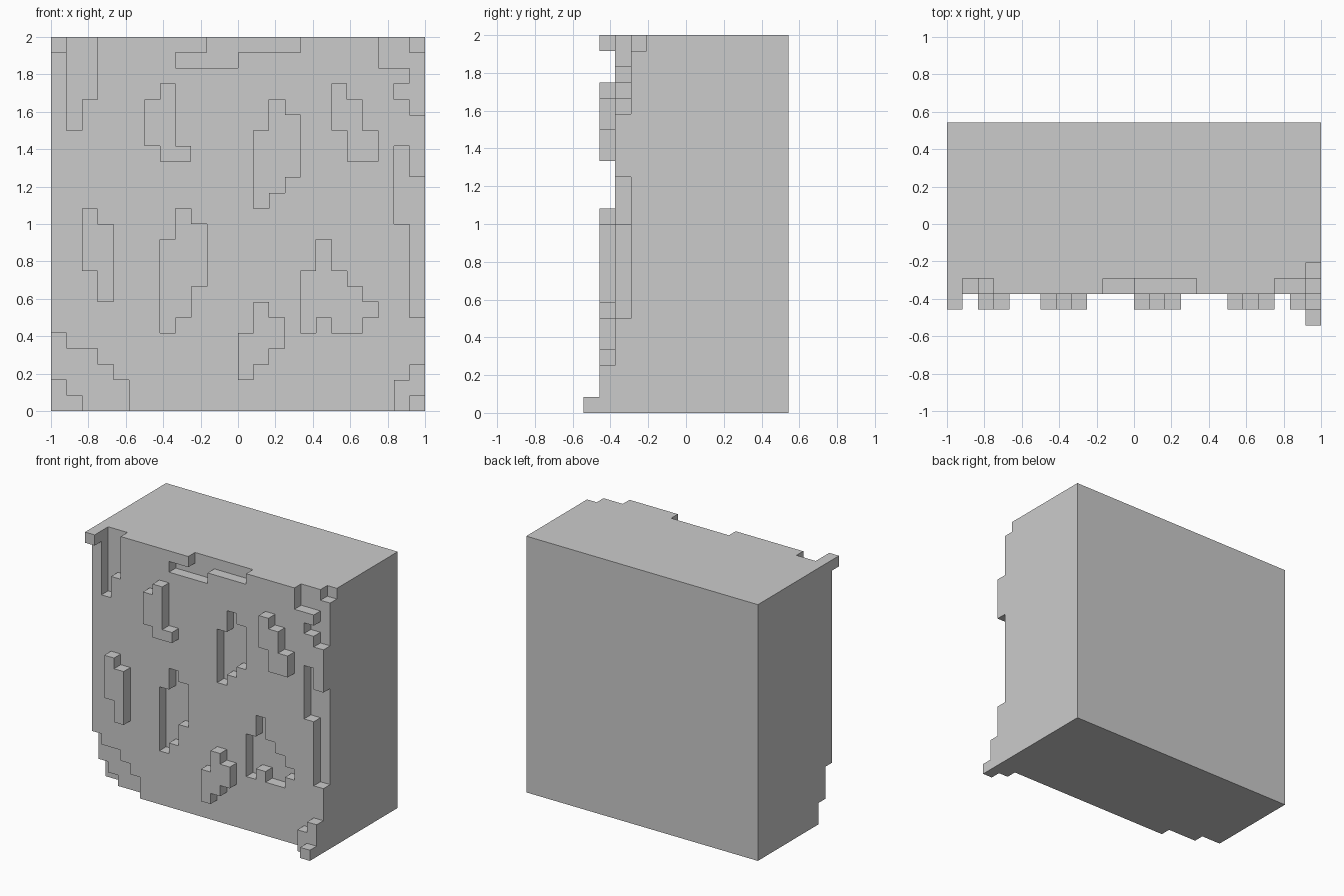
import bpy, bmesh

if "Cube" in bpy.data.objects:
    bpy.data.objects.remove(bpy.data.objects["Cube"])

U = 1 / 12          # size of one grid cell
N = 24              # cells across and up

# Relief patches: (level offset, first column, [(bottom, top) per column])
PATCHES = [
    # raised chips
    (1, 0, [(23, 24)]),
    (1, 6, [(17, 20), (16, 21), (16, 17)]),
    (1, 18, [(18, 21), (16, 20), (16, 18)]),
    (1, 2, [(9, 13), (7, 12)]),
    (1, 12, [(2, 5), (3, 7), (4, 6)]),
    (1, 22, [(0, 2), (0, 3)]),
    (2, 23, [(0, 1)]),
    # sunken chips
    (-1, 1, [(18, 24), (20, 24)]),
    (-1, 8, [(22, 23)] * 2 + [(22, 24)] * 2 + [(23, 24)] * 4),
    (-1, 21, [(22, 24), (22, 24), (19, 23)]),
    (-1, 22, [(20, 21)]),
    (-1, 13, [(13, 18), (14, 20), (15, 19)]),
    (-1, 22, [(12, 17), (6, 15)]),
    (-1, 7, [(5, 11), (6, 13), (8, 12)]),
    (-1, 16, [(5, 9), (6, 11), (5, 9), (5, 8), (6, 7)]),
    (-1, 0, [(0, 5), (0, 4), (0, 4), (0, 3), (0, 2)]),
    (-2, 0, [(0, 2), (0, 1)]),
    (-2, 23, [(23, 24)]),
]

# Layers filled from the back at each cell (3 = plain front face)
depth = {(i, k): 3 for i in range(N) for k in range(N)}
for level, first, columns in PATCHES:
    for i, (z0, z1) in enumerate(columns, first):
        for k in range(z0, z1):
            depth[i, k] = 3 + level

Y = [6.5 * U, -2.5 * U, -3.5 * U, -4.5 * U, -5.5 * U, -6.5 * U]


def filled(i, j, k):
    return 0 <= j < depth.get((i, k), 0)


# Stone block: keep only the exposed cell faces, then merge flat areas
bm = bmesh.new()
verts = {}


def vert(i, j, k):
    if (i, j, k) not in verts:
        verts[i, j, k] = bm.verts.new(((i - N / 2) * U, Y[j], k * U))
    return verts[i, j, k]


for (i, k), d in depth.items():
    for j in range(d):
        for axis in range(3):
            for side in (0, 1):
                near = [i, j, k]
                near[axis] += 2 * side - 1
                if filled(*near):
                    continue
                corners = []
                for a, b in ((0, 0), (1, 0), (1, 1), (0, 1)):
                    c = [i, j, k]
                    c[axis] += side
                    c[(axis + 1) % 3] += a
                    c[(axis + 2) % 3] += b
                    corners.append(vert(*c))
                # y runs front-ward as j grows, so winding is mirrored
                bm.faces.new(corners[::-1] if side else corners)

bmesh.ops.dissolve_limit(bm, angle_limit=0.01, verts=bm.verts, edges=bm.edges)
mesh = bpy.data.meshes.new("stone_block")
bm.to_mesh(mesh)
bm.free()
bpy.context.collection.objects.link(bpy.data.objects.new("stone_block", mesh))
